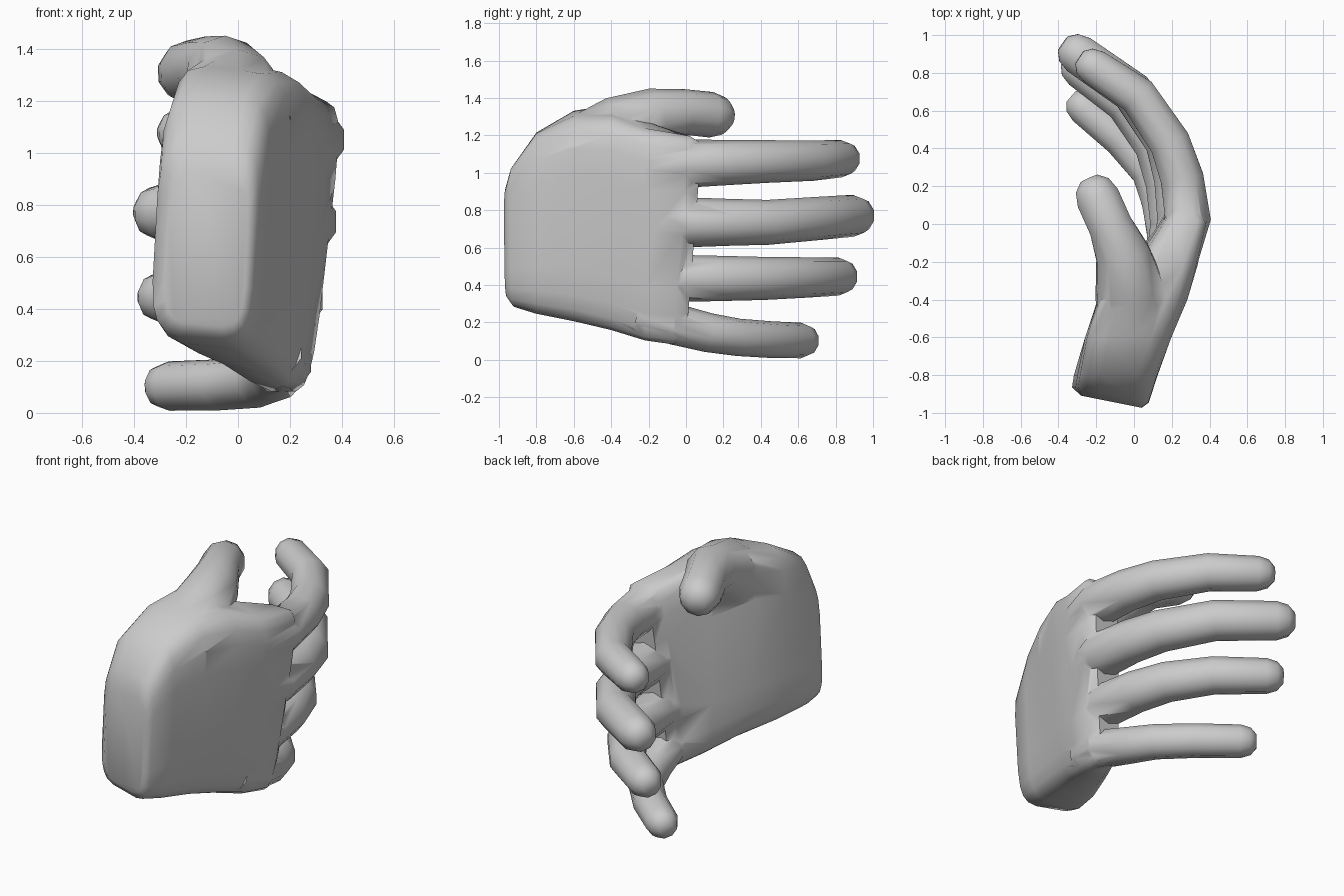
import bpy, bmesh, math
from mathutils import Vector

if "Cube" in bpy.data.objects:
    bpy.data.objects.remove(bpy.data.objects["Cube"])


def loft(name, rings):
    """Skin a list of equal-length rings and cap both ends."""
    bm = bmesh.new()
    rows = [[bm.verts.new(p) for p in ring] for ring in rings]
    n = len(rows[0])
    for a, b in zip(rows, rows[1:]):
        for i in range(n):
            j = (i + 1) % n
            bm.faces.new((a[i], a[j], b[j], b[i]))
    bm.faces.new(rows[0][::-1])
    bm.faces.new(rows[-1])
    bmesh.ops.recalc_face_normals(bm, faces=bm.faces)
    me = bpy.data.meshes.new(name)
    bm.to_mesh(me)
    bm.free()
    ob = bpy.data.objects.new(name, me)
    bpy.context.collection.objects.link(ob)
    return ob


def digit(name, path, sides=10):
    """Tapered tube through (x, y, z, radius) points with a domed tip."""
    pts = [Vector(p[:3]) for p in path]
    rad = [p[3] for p in path]
    end = (pts[-1] - pts[-2]).normalized()
    tip, r = pts[-1], rad[-1]
    for along, scale in ((0.6, 0.82), (0.95, 0.42)):
        pts.append(tip + end * r * along)
        rad.append(r * scale)
    rings = []
    for i, p in enumerate(pts):
        t = (pts[min(i + 1, len(pts) - 1)] - pts[max(i - 1, 0)]).normalized()
        side = t.cross(Vector((0, 0, 1))).normalized()
        up = side.cross(t)
        rings.append([p + rad[i] * (side * math.cos(a) + up * math.sin(a))
                      for a in (2 * math.pi * (k + 0.5) / sides for k in range(sides))])
    return loft(name, rings)


def section(y, pb, bb, bt, pt, skew=0.0, tilt=0.0, n=20, power=0.42):
    """Rounded four-corner palm section; corners are (x, z)."""
    out = []
    for k in range(n):
        a = 2 * math.pi * (k + 0.5) / n
        c, s = math.cos(a), math.sin(a)
        u = 0.5 + 0.5 * math.copysign(abs(c) ** power, c)
        v = 0.5 + 0.5 * math.copysign(abs(s) ** power, s)
        x, z = [(pb[i] * (1 - u) + bb[i] * u) * (1 - v)
                + (pt[i] * (1 - u) + bt[i] * u) * v for i in (0, 1)]
        out.append((x, y + skew * (z - 0.6) - tilt * x, z))
    return out


# palm, from the wrist to the knuckles
hand = loft("hand", [
    section(-0.965, (-0.29, .35), (0.02, .32), (0.05, .93), (-0.26, .93), tilt=0.2),
    section(-0.93, (-0.34, .31), (0.05, .27), (0.09, 1.04), (-0.30, 1.03), tilt=0.2),
    section(-0.80, (-0.33, .28), (0.09, .23), (0.14, 1.21), (-0.29, 1.22)),
    section(-0.60, (-0.26, .24), (0.14, .19), (0.22, 1.29), (-0.26, 1.35)),
    section(-0.40, (-0.15, .20), (0.20, .14), (0.31, 1.28), (-0.21, 1.40)),
    section(-0.22, (-0.03, .13), (0.25, .09), (0.36, 1.22), (-0.01, 1.30)),
    section(-0.03, (0.07, .08), (0.28, .08), (0.41, 1.20), (0.15, 1.20), skew=0.08),
    section(0.04, (0.11, .11), (0.25, .11), (0.36, 1.16), (0.19, 1.16), skew=0.08),
])

# fingers and thumb as centre paths with radii
digits = {
    "index_finger": [(.23, -.2, 1.05, .11), (.285, .03, 1.05, .128), (.255, .24, 1.055, .12),
                     (.19, .43, 1.06, .114), (.02, .68, 1.065, .108), (-.21, .83, 1.075, .10)],
    "middle_finger": [(.2, -.2, .72, .11), (.25, .02, .735, .133), (.225, .24, .735, .125),
                      (.17, .44, .735, .12), (-.01, .70, .755, .116), (-.29, .895, .77, .112)],
    "ring_finger": [(.17, -.2, .43, .11), (.205, 0, .435, .125), (.175, .22, .435, .12),
                    (.11, .42, .435, .115), (-.05, .64, .44, .108), (-.285, .815, .445, .102)],
    "little_finger": [(.15, -.25, .24, .10), (.175, -.06, .19, .11), (.14, .12, .145, .105),
                      (.08, .28, .12, .1), (-.07, .45, .108, .098), (-.265, .615, .103, .095)],
    "thumb": [(.0, -.58, 1.08, .21), (-.02, -.34, 1.23, .19), (-.06, -.16, 1.305, .15),
              (-.125, -.01, 1.325, .122), (-.19, .135, 1.31, .122)],
}

# fuse every digit into the palm as one continuous skin
for name, path in digits.items():
    part = digit(name, path)
    mod = hand.modifiers.new(name, 'BOOLEAN')
    mod.operation, mod.solver, mod.object = 'UNION', 'EXACT', part
    bpy.context.view_layer.objects.active = hand
    bpy.ops.object.modifier_apply(modifier=mod.name)
    bpy.data.objects.remove(part)

bpy.ops.object.select_all(action='DESELECT')
hand.select_set(True)
bpy.context.view_layer.objects.active = hand
bpy.ops.object.shade_smooth_by_angle(angle=math.radians(55))
